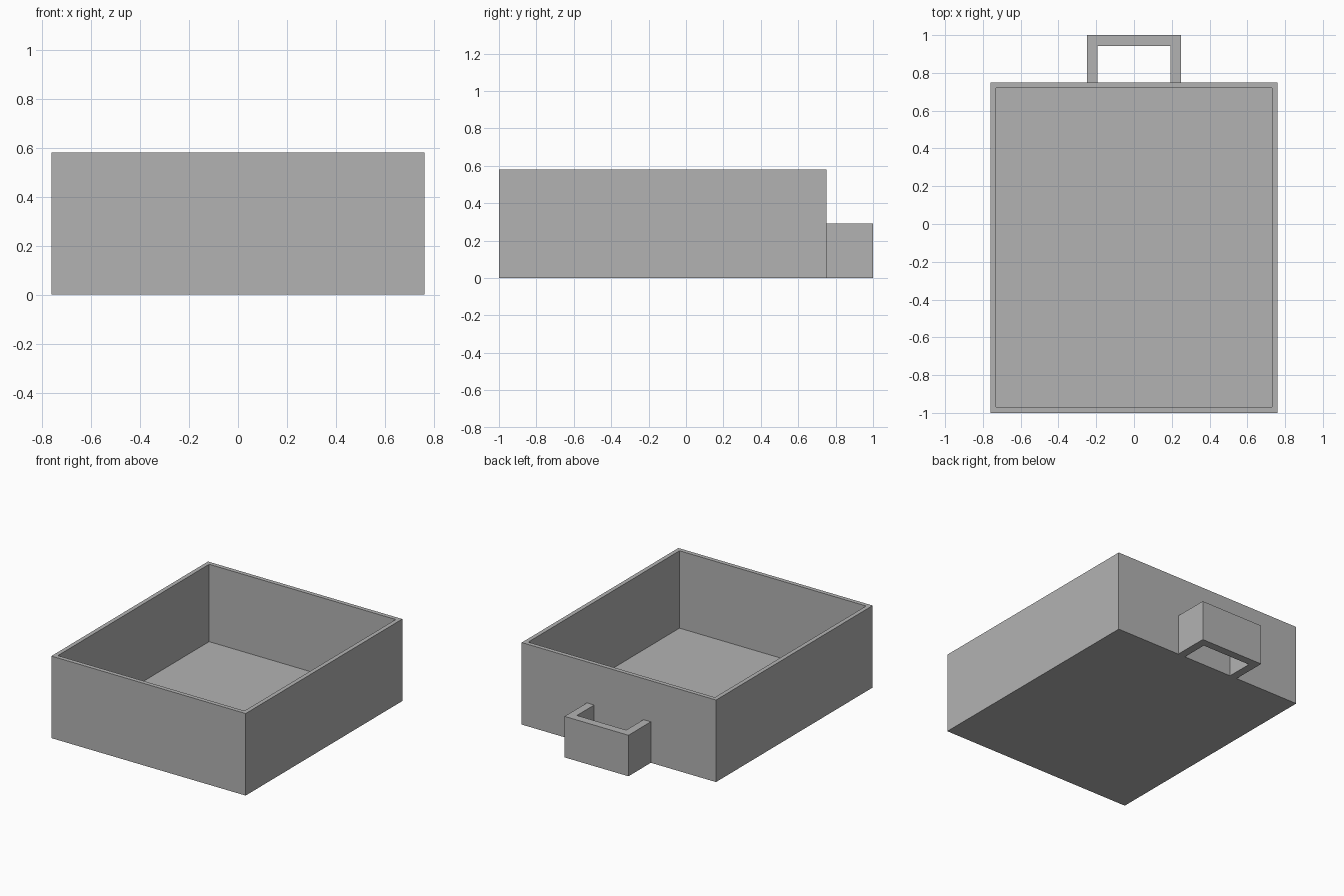
import bpy
import bmesh

default = bpy.data.objects.get("Cube")
if default:
    bpy.data.objects.remove(default, do_unlink=True)

# Single flat grey
grey = bpy.data.materials.new("plain grey")
grey.use_nodes = True
colour = (0.45, 0.45, 0.45, 1)
grey.diffuse_color = colour
grey.node_tree.nodes["Principled BSDF"].inputs["Base Color"].default_value = colour


def prism(bm, outline, z0, z1):
    """Extrude a closed xy outline from z0 to z1 and return its top face."""
    base = bm.faces.new([bm.verts.new((x, y, z0)) for x, y in outline])
    ext = bmesh.ops.extrude_face_region(bm, geom=[base], use_keep_orig=True)
    top = next(g for g in ext["geom"] if isinstance(g, bmesh.types.BMFace))
    bmesh.ops.translate(bm, vec=(0, 0, z1 - z0), verts=top.verts)
    bmesh.ops.recalc_face_normals(bm, faces=bm.faces)
    return top


def finish(bm, name):
    bmesh.ops.recalc_face_normals(bm, faces=bm.faces)
    mesh = bpy.data.meshes.new(name)
    bm.to_mesh(mesh)
    bm.free()
    mesh.materials.append(grey)
    bpy.context.collection.objects.link(bpy.data.objects.new(name, mesh))


HALF_W, FRONT, BACK, HEIGHT = 0.76, -1.0, 0.75, 0.58
WALL, FLOOR = 0.03, 0.033

# Open tray: solid block with its top inset and pushed down to the floor
bm = bmesh.new()
top = prism(bm, [(-HALF_W, FRONT), (HALF_W, FRONT), (HALF_W, BACK), (-HALF_W, BACK)], 0, HEIGHT)
bmesh.ops.inset_region(bm, faces=[top], thickness=WALL, use_even_offset=True)
pit = bmesh.ops.extrude_discrete_faces(bm, faces=[top])["faces"][0]
bmesh.ops.translate(bm, vec=(0, 0, FLOOR - HEIGHT), verts=pit.verts)
finish(bm, "open_tray")

# U-shaped handle standing against the back wall
OUT, INN, END, BAR = 0.25, 0.193, 1.0, 0.943
right_half = [(INN, BAR), (INN, BACK), (OUT, BACK), (OUT, END)]
bm = bmesh.new()
prism(bm, right_half + [(-x, y) for x, y in reversed(right_half)], 0, HEIGHT / 2)
finish(bm, "back_handle")
